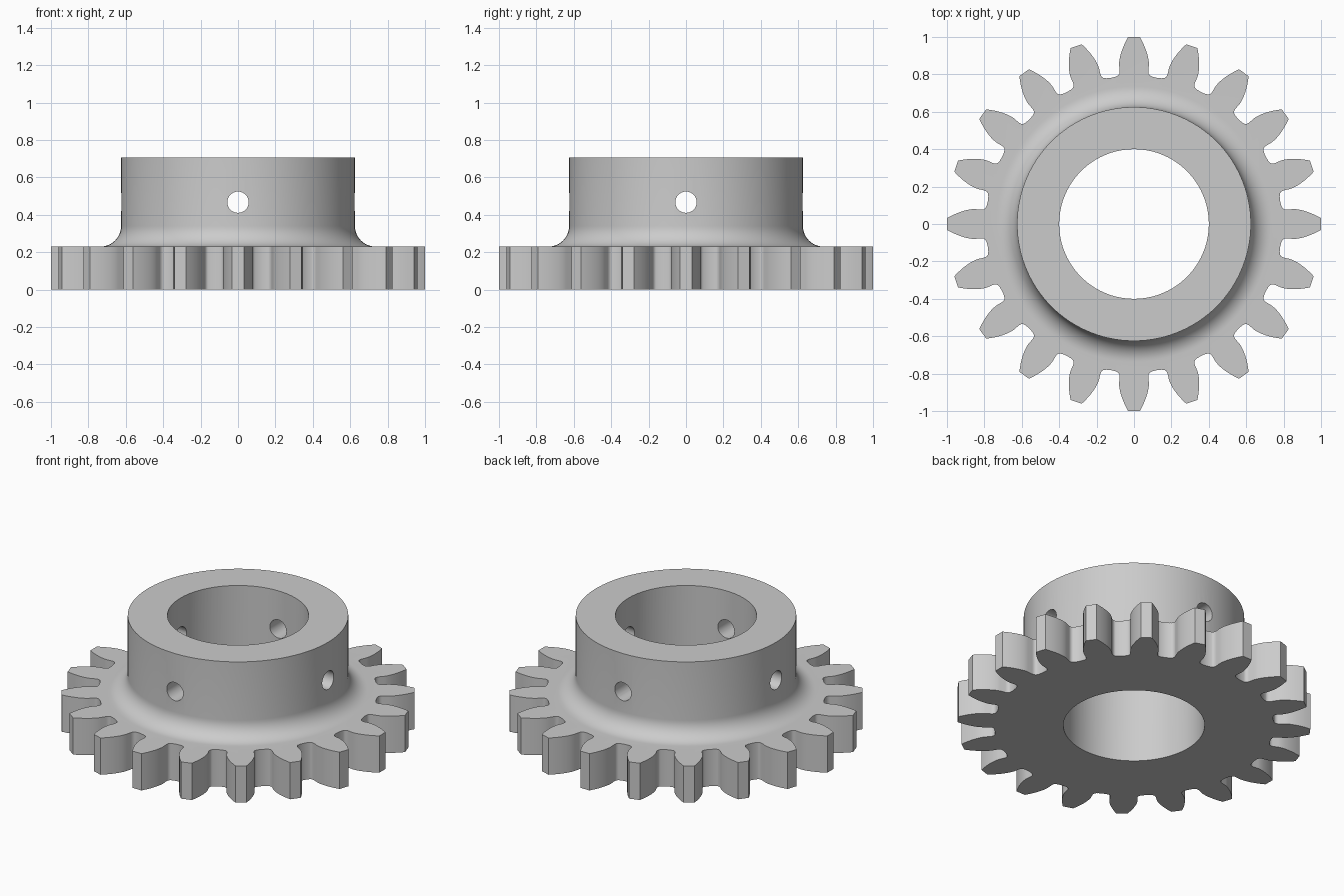
import bpy, bmesh, math
from mathutils import Matrix

if "Cube" in bpy.data.objects:
    bpy.data.objects.remove(bpy.data.objects["Cube"])

TEETH = 20
TIP_R, PITCH_R, ROOT_R = 1.0, 0.909, 0.795
BASE_R = PITCH_R * math.cos(math.radians(20))
GEAR_H, TOP = 0.23, 0.705
HUB_R, BORE_R, FILLET = 0.625, 0.4, 0.11
HOLE_R, HOLE_Z = 0.057, 0.467

steel = bpy.data.materials.new("plain_grey")
steel.diffuse_color = (0.6, 0.6, 0.6, 1)
steel.use_nodes = True
steel.node_tree.nodes["Principled BSDF"].inputs["Base Color"].default_value = steel.diffuse_color


def make_object(name, bm):
    bmesh.ops.recalc_face_normals(bm, faces=bm.faces)
    mesh = bpy.data.meshes.new(name)
    bm.to_mesh(mesh)
    bm.free()
    mesh.materials.append(steel)
    obj = bpy.data.objects.new(name, mesh)
    bpy.context.collection.objects.link(obj)
    return obj


def cylinder(name, radius, length, matrix, segments):
    bm = bmesh.new()
    bmesh.ops.create_cone(bm, cap_ends=True, segments=segments, radius1=radius,
                          radius2=radius, depth=length, matrix=matrix)
    return make_object(name, bm)


def combine(target, tool, operation):
    mod = target.modifiers.new(operation, 'BOOLEAN')
    mod.operation, mod.object, mod.solver = operation, tool, 'EXACT'
    bpy.context.view_layer.objects.active = target
    bpy.ops.object.modifier_apply(modifier=mod.name)
    bpy.data.objects.remove(tool)


def flank_angle(r):
    """Half the angular width of an involute tooth at radius r."""
    a = math.acos(min(1, BASE_R / r))
    p = math.radians(20)
    return math.pi / (2 * TEETH) + math.tan(p) - p - math.tan(a) + a


# Toothed wheel: one tooth side from root to tip, mirrored and repeated
side = [(ROOT_R - 0.004, math.pi / TEETH), (ROOT_R - 0.002, 0.126)]
root_angle = flank_angle(BASE_R)
for i in range(6):
    a = math.pi / 2 * i / 5
    side.append((ROOT_R + 0.026 * (1 - math.cos(a)),
                 root_angle + 0.026 * (1 - math.sin(a))))
for i in range(9):
    r = BASE_R + (TIP_R - BASE_R) * i / 8
    side.append((r, flank_angle(r)))
tooth = [(r, -a) for r, a in side] + [(r, a) for r, a in reversed(side[1:])]

bm = bmesh.new()
outline = []
for t in range(TEETH):
    for r, a in tooth:
        a += 2 * math.pi * t / TEETH
        outline.append(bm.verts.new((r * math.cos(a), r * math.sin(a), 0)))
base = bm.faces.new(outline)
extruded = bmesh.ops.extrude_face_region(bm, geom=[base], use_keep_orig=True)
bmesh.ops.translate(bm, vec=(0, 0, GEAR_H),
                    verts=[v for v in extruded["geom"] if isinstance(v, bmesh.types.BMVert)])
gear = make_object("gear_with_hub", bm)

# Hub: turned profile with a concave fillet, sunk into the wheel
profile = [(0, 0.1), (HUB_R + FILLET, 0.1)]
for i in range(13):
    a = math.pi / 2 * i / 12
    profile.append((HUB_R + FILLET * (1 - math.sin(a)),
                    GEAR_H + FILLET * (1 - math.cos(a))))
profile += [(HUB_R, TOP), (0, TOP)]
bm = bmesh.new()
verts = [bm.verts.new((r, 0, z)) for r, z in profile]
edges = [bm.edges.new(pair) for pair in zip(verts, verts[1:])]
bmesh.ops.spin(bm, geom=verts + edges, axis=(0, 0, 1), cent=(0, 0, 0),
               angle=2 * math.pi, steps=120, use_duplicate=False)
bmesh.ops.remove_doubles(bm, verts=bm.verts, dist=1e-5)
combine(gear, make_object("hub", bm), 'UNION')

# Centre bore and two crossing screw holes
combine(gear, cylinder("bore", BORE_R, 3, Matrix(), 120), 'DIFFERENCE')
for name, axis in (("hole_x", 'Y'), ("hole_y", 'X')):
    place = Matrix.Translation((0, 0, HOLE_Z)) @ Matrix.Rotation(math.pi / 2, 4, axis)
    combine(gear, cylinder(name, HOLE_R, 3, place, 32), 'DIFFERENCE')

# Smooth round surfaces, crisp edges
bpy.ops.object.select_all(action='DESELECT')
gear.select_set(True)
bpy.context.view_layer.objects.active = gear
bpy.ops.object.shade_smooth_by_angle(angle=math.radians(25))
